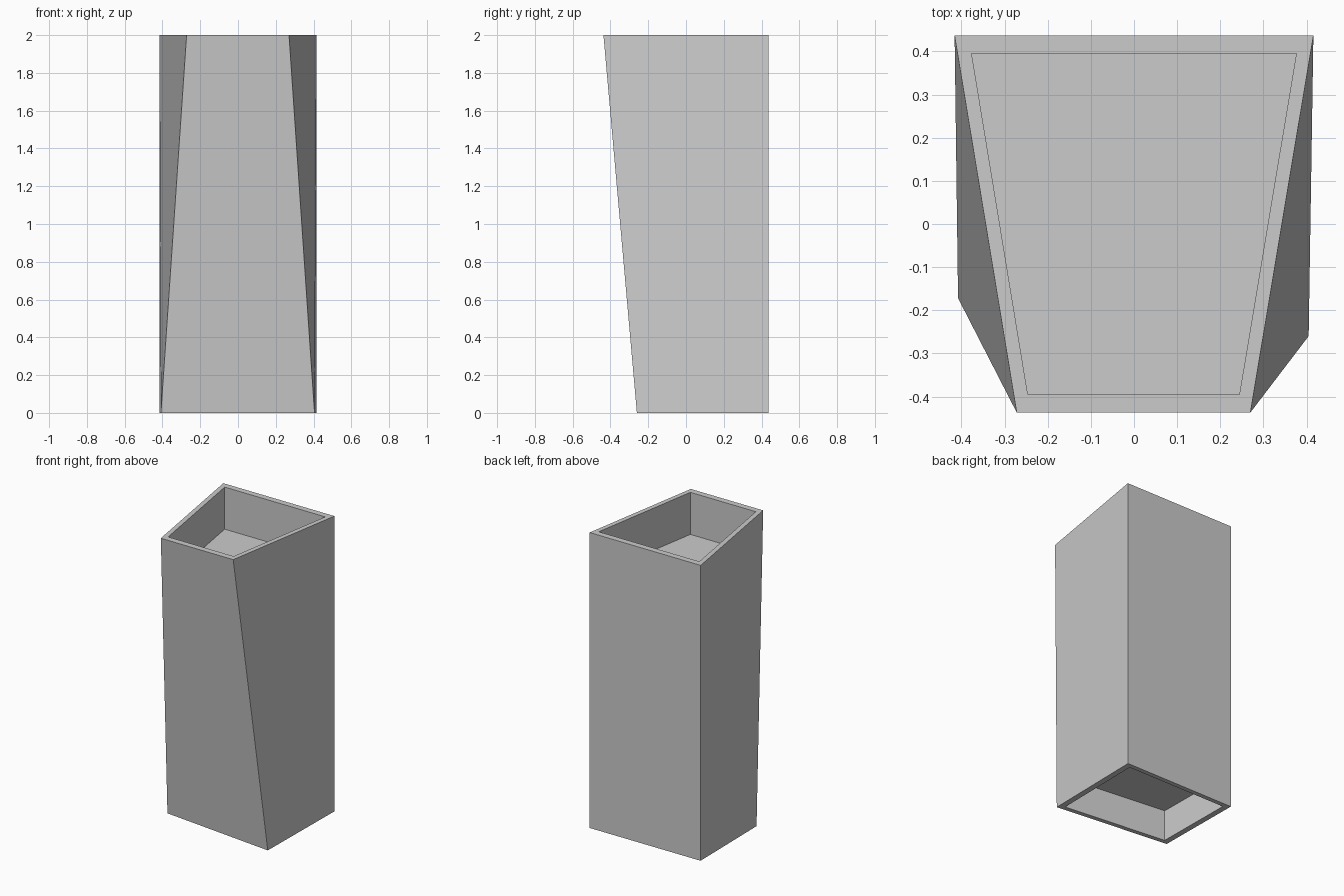
import bpy, bmesh
from mathutils import Vector

if "Cube" in bpy.data.objects:
    bpy.data.objects.remove(bpy.data.objects["Cube"])

# Outlines, counter-clockwise from above: back left, front left, front right, back right
BOTTOM = [(-0.415, 0.437), (-0.408, -0.172), (0.405, -0.26), (0.415, 0.437)]
TOP = [(-0.416, 0.437), (-0.272, -0.437), (0.27, -0.437), (0.416, 0.437)]
INSET = 0.905


def ring(bm, outline, z, scale=1.0):
    c = sum((Vector(p) for p in outline), Vector((0, 0))) / len(outline)
    pts = [c + (Vector(p) - c) * scale for p in outline]
    return [bm.verts.new((p.x, p.y, z)) for p in pts]


bm = bmesh.new()
# Lower recess, base rim, outer walls, top rim, upper recess
rings = [
    ring(bm, BOTTOM, 0.21, INSET),
    ring(bm, BOTTOM, 0.0, INSET),
    ring(bm, BOTTOM, 0.0),
    ring(bm, TOP, 2.0),
    ring(bm, TOP, 2.0, INSET),
    ring(bm, TOP, 1.715, INSET),
]
for lo, up in zip(rings, rings[1:]):
    for i in range(4):
        j = (i + 1) % 4
        quad = [lo[j], up[j], up[i], lo[i]]
        if i == 2:  # right wall folds along the opposite diagonal
            quad = quad[1:] + quad[:1]
        bm.faces.new(quad)
# Recess floors
bm.faces.new(rings[0][::-1])
bm.faces.new(rings[-1])

mesh = bpy.data.meshes.new("tapered_planter")
bm.to_mesh(mesh)
bm.free()
obj = bpy.data.objects.new("tapered_planter", mesh)
bpy.context.collection.objects.link(obj)
